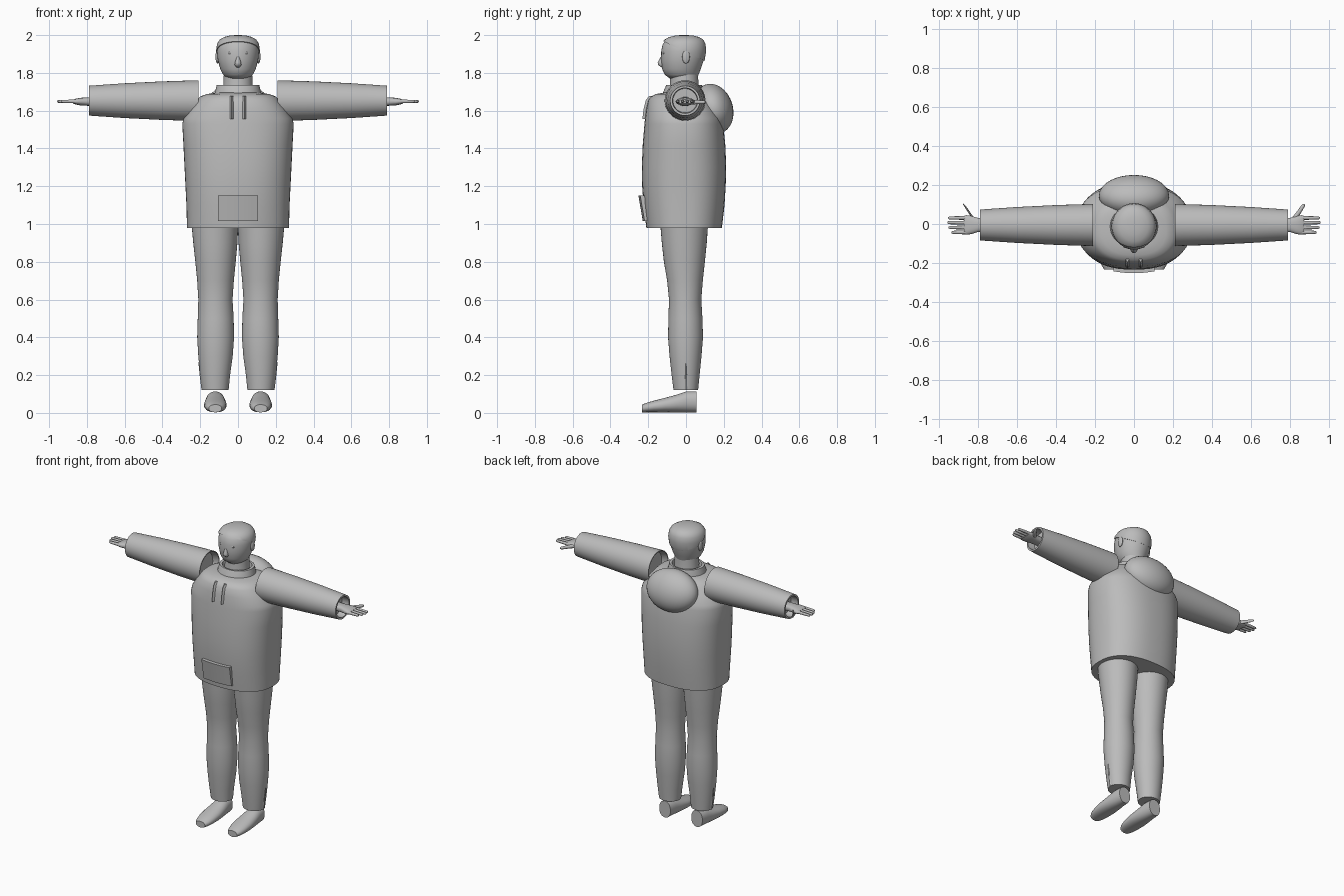
import bpy, bmesh, math
from mathutils import Vector, Matrix

grey = bpy.data.materials.new("plain grey")
grey.diffuse_color = (0.5, 0.5, 0.5, 1)


def finish(name, bm, angle=40):
    bmesh.ops.recalc_face_normals(bm, faces=bm.faces[:])
    me = bpy.data.meshes.new(name)
    bm.to_mesh(me)
    bm.free()
    me.materials.append(grey)
    ob = bpy.data.objects.new(name, me)
    bpy.context.collection.objects.link(ob)
    bpy.ops.object.select_all(action='DESELECT')
    ob.select_set(True)
    bpy.context.view_layer.objects.active = ob
    bpy.ops.object.shade_smooth_by_angle(angle=math.radians(angle))
    return ob


def ring(c, u, v, n=40, e=2.0):
    """Superellipse around c with half-axis vectors u and v."""
    c, u, v = Vector(c), Vector(u), Vector(v)
    pts = []
    for i in range(n):
        t = 2 * math.pi * i / n
        a, b = math.cos(t), math.sin(t)
        a = math.copysign(abs(a) ** (2 / e), a)
        b = math.copysign(abs(b) ** (2 / e), b)
        pts.append(c + u * a + v * b)
    return pts


def loft(rings):
    bm = bmesh.new()
    rows = [[bm.verts.new(p) for p in r] for r in rings]
    n = len(rows[0])
    for a, b in zip(rows, rows[1:]):
        for i in range(n):
            j = (i + 1) % n
            bm.faces.new((a[i], a[j], b[j], b[i]))
    bm.faces.new(rows[0])
    bm.faces.new(rows[-1])
    return bm


def upright(sections, cx=0, e=2.0, n=40, grow=0):
    """Sections are (z, half width, front y, back y)."""
    return loft([ring((cx, (f + b) / 2, z), (w + grow, 0, 0),
                      (0, (b - f) / 2 + grow, 0), n, e)
                 for z, w, f, b in sections])


def ball(name, c, r, tilt=0):
    bm = bmesh.new()
    m = (Matrix.Translation(c) @ Matrix.Rotation(tilt, 4, 'X')
         @ Matrix.Diagonal((*r, 1)))
    bmesh.ops.create_uvsphere(bm, u_segments=32, v_segments=20, radius=1, matrix=m)
    return finish(name, bm)


# Jacket body
finish("jacket", upright([
    (0.98, 0.27, -0.21, 0.19), (1.1, 0.273, -0.225, 0.204),
    (1.2, 0.278, -0.232, 0.21), (1.3, 0.283, -0.234, 0.213),
    (1.42, 0.289, -0.229, 0.208), (1.53, 0.295, -0.22, 0.197),
    (1.56, 0.288, -0.217, 0.19), (1.61, 0.255, -0.21, 0.165),
    (1.655, 0.22, -0.2, 0.138), (1.675, 0.2, -0.185, 0.122),
    (1.688, 0.165, -0.16, 0.105), (1.695, 0.11, -0.12, 0.08)], e=2.4, n=56))

# Collar, neck and hood
finish("collar", upright([
    (1.67, 0.127, -0.13, 0.1), (1.70, 0.121, -0.12, 0.095),
    (1.735, 0.113, -0.105, 0.085), (1.735, 0.095, -0.095, 0.075),
    (1.70, 0.085, -0.09, 0.07)]))
finish("neck", upright([(1.66, 0.085, -0.095, 0.075), (1.72, 0.077, -0.085, 0.066),
                        (1.80, 0.075, -0.083, 0.064)]))
ball("hood", (0, 0.145, 1.61), (0.18, 0.103, 0.135), math.radians(18))

# Head with a slanted hair cap
head = [(1.77, 0.06, -0.085, 0.06), (1.79, 0.078, -0.112, 0.066),
        (1.82, 0.094, -0.126, 0.078), (1.87, 0.107, -0.132, 0.095),
        (1.915, 0.111, -0.131, 0.102), (1.95, 0.106, -0.124, 0.098),
        (1.972, 0.092, -0.109, 0.086), (1.986, 0.068, -0.084, 0.064),
        (1.994, 0.036, -0.05, 0.032), (1.996, 0.006, -0.02, 0.0)]
finish("head", upright(head), 60)
cap = upright([(z + 0.004, w, f, b) for z, w, f, b in head], grow=0.005)
cut = bmesh.ops.bisect_plane(cap, geom=cap.verts[:] + cap.edges[:] + cap.faces[:],
                             plane_co=(0, -0.13, 1.972), plane_no=(0, 0.11, 0.23),
                             clear_inner=True)
bmesh.ops.holes_fill(cap, edges=[e for e in cap.edges if e.is_boundary], sides=0)
finish("hair_cap", cap)

# Nose
finish("nose", loft([ring((0, -0.125, 1.89), (0.006, 0, 0), (0, 0.006, 0), 12),
                     ring((0, -0.131, 1.855), (0.016, 0, 0), (0, 0.019, 0), 12),
                     ring((0, -0.131, 1.842), (0.018, 0, 0), (0, 0.017, 0), 12),
                     ring((0, -0.122, 1.828), (0.008, 0, 0), (0, 0.006, 0), 12)]), 60)

for side, s in (("left", 1), ("right", -1)):
    # Ear and eye
    ball(side + "_ear", (s * 0.109, 0, 1.885), (0.01, 0.02, 0.036))
    ball(side + "_eye", (s * 0.04, -0.116, 1.905), (0.014, 0.008, 0.007))

    # Sleeve, hollowed at both ends
    sleeve = [(0.25, 0.07), (0.25, 0.092), (0.21, 0.102), (0.21, 0.108), (0.40, 0.102),
              (0.60, 0.092), (0.79, 0.079), (0.79, 0.067), (0.74, 0.064)]
    finish(side + "_sleeve", loft([
        ring((s * x, -0.005, 1.653), (0, r, 0), (0, 0, r)) for x, r in sleeve]))

    # Palm, fingers and thumb
    palm = [(0.73, 0.034, 0.024), (0.80, 0.036, 0.022), (0.835, 0.047, 0.02),
            (0.86, 0.05, 0.015), (0.872, 0.046, 0.01)]
    finish(side + "_hand", loft([
        ring((s * x, -0.005, 1.648), (0, w, 0), (0, 0, h), 24, 2.5) for x, w, h in palm]))
    for i, (y, tip) in enumerate(((-0.043, 0.935), (-0.018, 0.95),
                                  (0.007, 0.957), (0.031, 0.952))):
        finish(f"{side}_finger_{i + 1}", loft([
            ring((s * x, y, 1.649), (0, r, 0), (0, 0, r), 10)
            for x, r in ((0.855, 0.01), (0.91, 0.009), (tip - 0.006, 0.008), (tip, 0.004))]))
    finish(side + "_thumb", loft([
        ring((s * x, y, 1.645), (r * 0.85, -s * 0.5 * r * s, 0), (0, 0, r), 10)
        for x, y, r in ((0.82, 0.025, 0.013), (0.845, 0.06, 0.011),
                        (0.868, 0.095, 0.009), (0.872, 0.102, 0.004))]))

    # Trouser leg
    leg = [(0.12, 0.05, 0.19, -0.066, 0.064), (0.2, 0.042, 0.2, -0.076, 0.072),
           (0.3, 0.028, 0.21, -0.087, 0.082), (0.4, 0.021, 0.216, -0.095, 0.09),
           (0.5, 0.023, 0.213, -0.093, 0.087), (0.6, 0.029, 0.21, -0.09, 0.081),
           (0.7, 0.022, 0.216, -0.1, 0.089), (0.8, 0.012, 0.226, -0.117, 0.1),
           (0.9, 0.003, 0.237, -0.128, 0.11), (1.02, -0.002, 0.248, -0.138, 0.118)]
    finish(side + "_trouser_leg", loft([
        ring((s * (a + b) / 2, (f + k) / 2, z), ((b - a) / 2, 0, 0), (0, (k - f) / 2, 0))
        for z, a, b, f, k in leg]))

    # Ankle dart on the outer side of the leg
    finish(side + "_ankle_dart", loft([
        ring((s * x, 0, z), (0.004, 0, 0), (0, w, 0), 4)
        for z, x, w in ((0.12, 0.189, 0.008), (0.2, 0.199, 0.005), (0.27, 0.206, 0.001))]))

    # Shoe: (y, half width, top z)
    shoe = [(0.055, 0.042, 0.114), (0.0, 0.05, 0.113), (-0.05, 0.056, 0.096),
            (-0.11, 0.06, 0.08), (-0.17, 0.056, 0.065), (-0.21, 0.047, 0.053),
            (-0.232, 0.034, 0.044)]
    finish(side + "_shoe", loft([
        ring((s * 0.12, y, (h + 0.003) / 2), (w, 0, 0), (0, 0, (h - 0.003) / 2), 28, 2.2)
        for y, w, h in shoe]))

    # Drawstring
    finish(side + "_drawstring", loft([
        ring((s * 0.034, y, z), (0.009, 0, 0), (0, 0.014, 0), 4)
        for z, y in ((1.555, -0.217), (1.61, -0.21), (1.655, -0.199), (1.677, -0.182))]))

# Front pocket, gently curved around the belly
xs = [-0.105 + 0.03 * i for i in range(8)]
finish("front_pocket", loft([
    [Vector((x, y + 0.9 * x * x, z)) for y, z in
     ((-0.229, 1.015), (-0.252, 1.15), (-0.215, 1.15), (-0.2, 1.015))] for x in xs]), 30)
